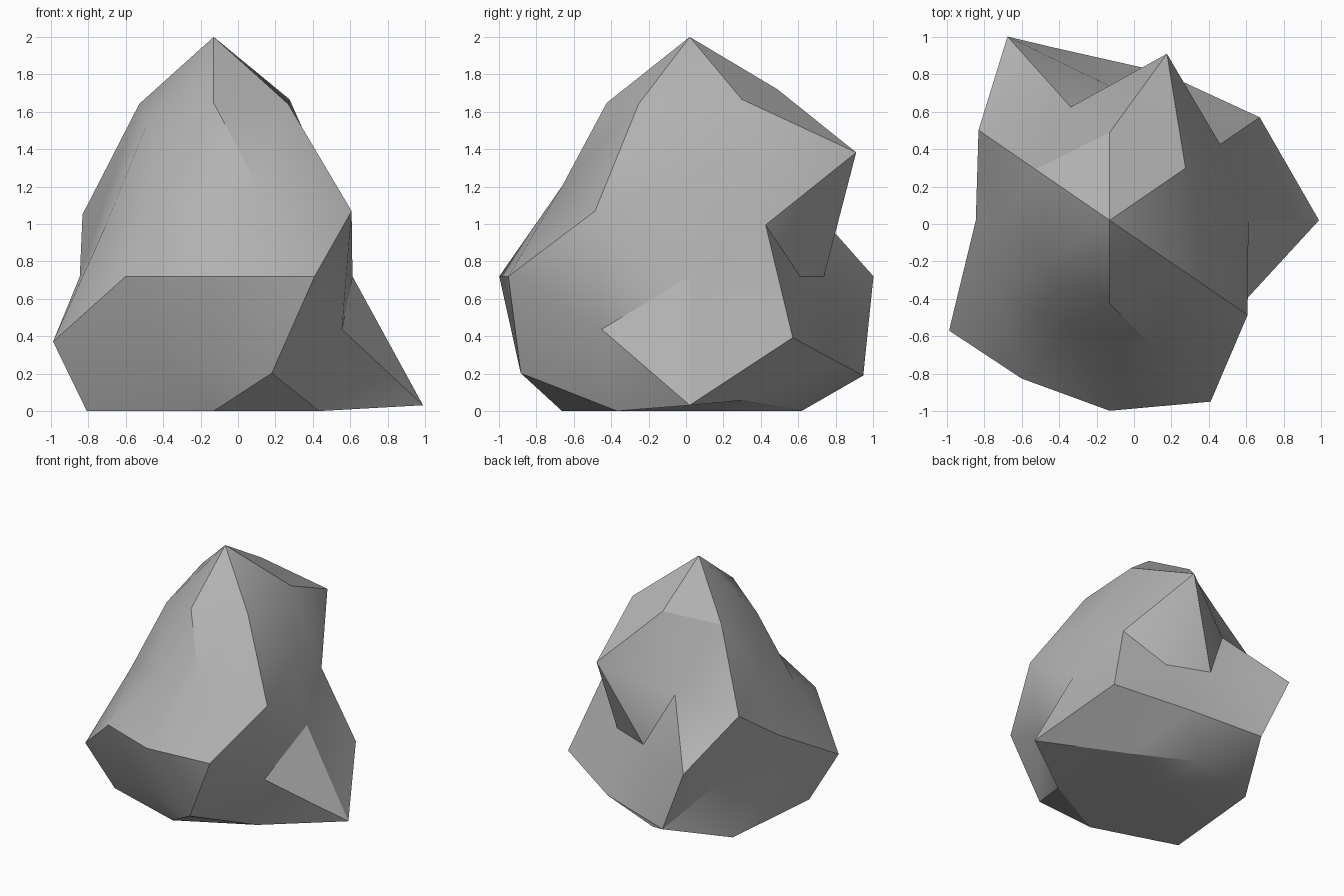
import bpy
import bmesh
import math
from itertools import product
from mathutils import Vector

cube = bpy.data.objects.get("Cube")
if cube:
    bpy.data.objects.remove(cube, do_unlink=True)

# Directions of a once-subdivided icosahedron, grouped by shape; each group
# lists the stone's reach for every sign combination, plus before minus
REACH = {
    (1, 0, 0): (.85, .82),
    (0, 1, 0): (.74, 1.05),
    (0, 0, 1): (1.28, 1),
    (0, .526, .851): (1.175, .99, 1.09, 1.11),
    (.851, 0, .526): (.92, 1.31, .85, .83),
    (.526, .851, 0): (.715, 1.175, 1.19, 1.025),
    (.309, .809, .5): (1.325, .92, .97, 1.035, .85, 1.06, .815, .88),
    (.809, .5, .309): (.89, 1.06, 1.13, .915, 1.07, .73, .87, 1.13),
    (.5, .309, .809): (1.17, .82, 1.14, 1.085, 1.14, 1.14, 1, 1.27),
}
CENTRE = Vector((-.13, .02, .72))


def shaped(direction, reach):
    """Push a direction out, taper it towards the top, flatten the base."""
    p = direction * reach
    width = .873 - .19 * p.z
    p.x *= width
    p.y *= width / .9
    p += CENTRE
    p.z = max(p.z, 0)
    return p


def stone_material():
    mat = bpy.data.materials.new("stone grey")
    mat.use_nodes = True
    colour = (.45, .45, .45, 1)
    mat.diffuse_color = colour
    mat.node_tree.nodes["Principled BSDF"].inputs["Base Color"].default_value = colour
    return mat


# Regular ball first, so the faces connect cleanly
bm = bmesh.new()
target = {}
for shape, reaches in REACH.items():
    signs = product(*[(1, -1) if c else (1,) for c in shape])
    for sign, reach in zip(signs, reaches):
        direction = Vector([s * c for s, c in zip(sign, shape)])
        target[bm.verts.new(direction)] = shaped(direction, reach)
bmesh.ops.convex_hull(bm, input=bm.verts[:])
bmesh.ops.triangulate(bm, faces=bm.faces[:])
bmesh.ops.recalc_face_normals(bm, faces=bm.faces[:])

# Then the rugged stone
for vert, position in target.items():
    vert.co = position
mesh = bpy.data.meshes.new("rock")
bm.to_mesh(mesh)
bm.free()
mesh.materials.append(stone_material())

rock = bpy.data.objects.new("rock", mesh)
bpy.context.collection.objects.link(rock)
bpy.ops.object.select_all(action="DESELECT")
rock.select_set(True)
bpy.context.view_layer.objects.active = rock
bpy.ops.object.shade_smooth_by_angle(angle=math.radians(30))
